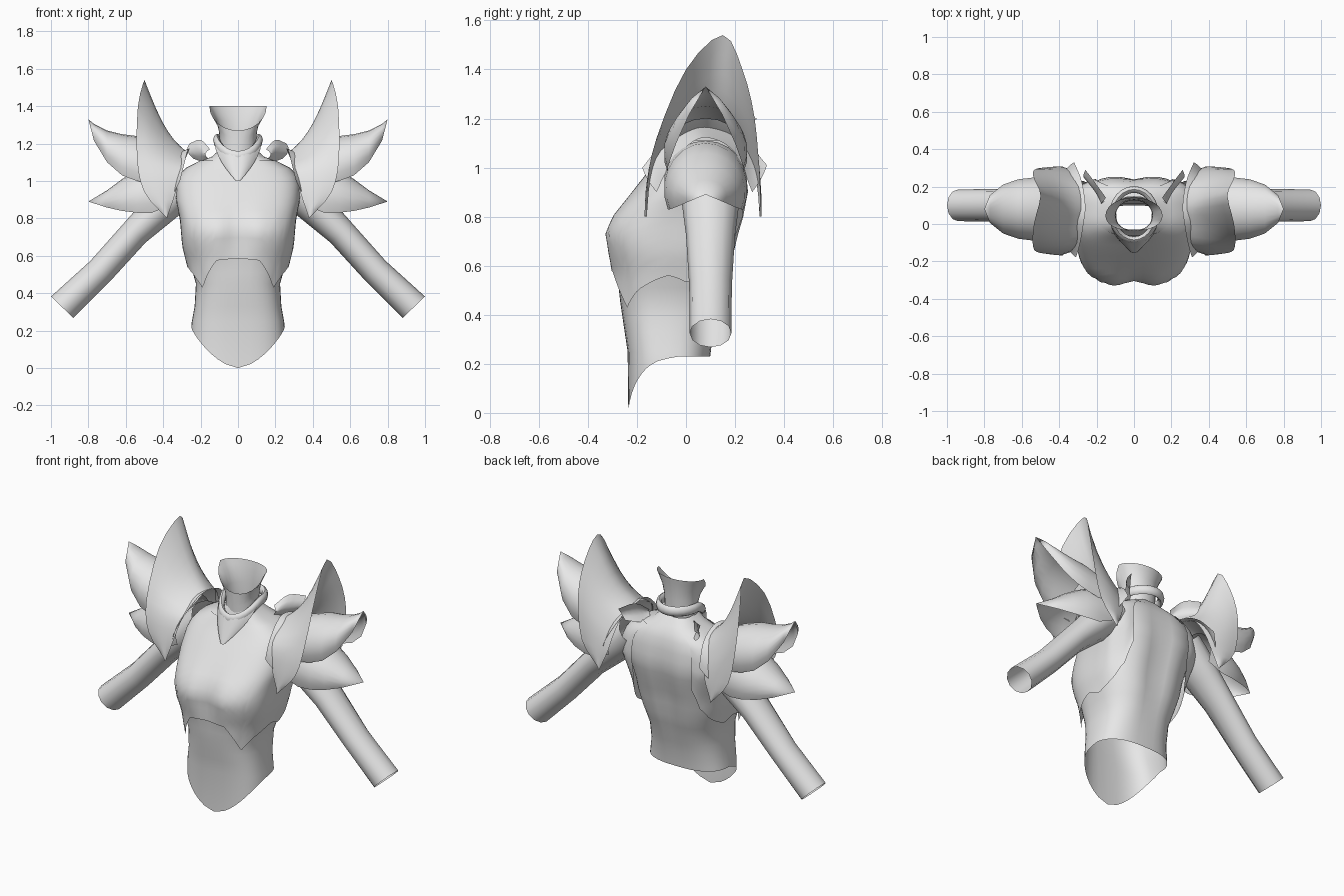
import bpy, bmesh, math
from mathutils import Vector

if "Cube" in bpy.data.objects:
    bpy.data.objects.remove(bpy.data.objects["Cube"])

mat = bpy.data.materials.new("plain grey")
mat.diffuse_color = (0.8, 0.8, 0.8, 1)
mat.use_nodes = True
mat.node_tree.nodes["Principled BSDF"].inputs["Base Color"].default_value = mat.diffuse_color


def grid(name, rows, wrap=False, mirror=False, angle=50):
    """Skin rows of points into one smooth sheet."""
    bm = bmesh.new()
    vs = [[bm.verts.new(p) for p in r] for r in rows]
    n = len(rows[0])
    for r0, r1 in zip(vs, vs[1:]):
        for i in range(n if wrap else n - 1):
            j = (i + 1) % n
            bm.faces.new((r0[i], r0[j], r1[j], r1[i]))
    bmesh.ops.remove_doubles(bm, verts=bm.verts, dist=0.0005)
    bmesh.ops.recalc_face_normals(bm, faces=bm.faces)
    me = bpy.data.meshes.new(name)
    bm.to_mesh(me)
    bm.free()
    ob = bpy.data.objects.new(name, me)
    bpy.context.collection.objects.link(ob)
    me.materials.append(mat)
    if mirror:
        m = ob.modifiers.new("mirror", 'MIRROR')
        m.use_mirror_merge = False
    bpy.ops.object.select_all(action='DESELECT')
    ob.select_set(True)
    bpy.context.view_layer.objects.active = ob
    bpy.ops.object.shade_smooth_by_angle(angle=math.radians(angle))
    return ob


def interp(keys, t):
    """Piecewise linear lookup: keys are (t, values...)."""
    if t <= keys[0][0]:
        return keys[0][1:]
    for a, b in zip(keys, keys[1:]):
        if t <= b[0]:
            f = (t - a[0]) / (b[0] - a[0])
            return [p + (q - p) * f for p, q in zip(a[1:], b[1:])]
    return keys[-1][1:]


def resample(pts, n):
    """Smooth curve of n points through a few control points."""
    P = [Vector(p) for p in pts]
    P = [2 * P[0] - P[1]] + P + [2 * P[-1] - P[-2]]
    out = []
    for k in range(n):
        u = k / (n - 1) * (len(pts) - 1)
        i = min(int(u), len(pts) - 2)
        t = u - i
        a, b, c, d = P[i:i + 4]
        out.append(0.5 * (2 * b + (c - a) * t + (2 * a - 5 * b + 4 * c - d) * t * t
                          + (3 * b - a - 3 * c + d) * t ** 3))
    return out


# Torso cross-sections: height, half width, front y, back y
TORSO = [(0.0, .25, -.24, .1), (.23, .25, -.235, .1), (.33, .232, -.25, .115),
         (.45, .225, -.268, .15), (.57, .258, -.284, .19), (.65, .285, -.308, .205),
         (.73, .295, -.326, .225), (.8, .303, -.298, .245), (.9, .325, -.215, .262),
         (1.0, .322, -.135, .25), (1.06, .29, -.085, .235), (1.1, .22, -.055, .215),
         (1.13, .14, -.045, .19), (1.17, .095, -.03, .15)]


def power(v, e):
    return math.copysign(abs(v) ** e, v)


def skin(a, z, off=0.0):
    """Point on the torso; a = 0 is the front, a = pi the spine."""
    w, yf, yb = interp(TORSO, z)
    c, d = (yf + yb) / 2, (yb - yf) / 2
    e = .7 if math.cos(a) > 0 else .78
    x = (w + off) * power(math.sin(a), e)
    y = c - (d + off) * power(math.cos(a), e)
    groove = .03 * math.exp(-(x / .07) ** 2)            # breastbone and spine
    if math.cos(a) > 0:
        y += groove * math.exp(-((z - .72) / .12) ** 2)
    else:
        y -= groove * math.exp(-((z - .75) / .3) ** 2)
    return Vector((x, y, z))


# Torso with a rounded, pointed front hem
N = 40
rows = []
hem = []
for i in range(N):
    a = 2 * math.pi * i / N
    p = skin(a, .23)
    if math.cos(a) > 0:
        p.z = .23 * min(1, abs(p.x) / .25) ** 1.7 * (1 - .8 * max(0, -p.y - .03))
    hem.append(p)
rows.append(hem)
for z in (.25, .33, .39, .45, .51, .57, .65, .73, .8, .85, .9, .95, 1.0, 1.06, 1.1, 1.13, 1.17):
    rows.append([skin(2 * math.pi * i / N, z) for i in range(N)])
grid("torso", rows, wrap=True)

# Breastplate wrapping round to the shoulder blades, with two points under the bust
EDGE = [(0, .585), (16, .575), (44, .43), (62, .5), (88, .56), (98, .53), (112, .56),
        (126, .6), (140, .67), (148, .8)]
cols = [math.radians(d) for d in range(-148, 149, 4)]
rows = []
for k in range(15):
    t = k / 14
    row = []
    for a in cols:
        deg = abs(math.degrees(a))
        lo = interp(EDGE, deg)[0]
        z = lo + (1.11 - lo) * t
        flank = interp([(95, 0), (120, .022), (140, .012), (148, 0)], deg)[0]
        row.append(skin(a, z, .007 + .014 * (1 - t) ** 4
                        + flank * math.exp(-((z - .85) / .18) ** 2)))
    rows.append(row)
grid("breastplate", rows)

# Neck, flaring at the top and cut low in front
rows = []
for t, flare in ((0, 0), (.3, 0), (.55, .05), (.75, .3), (.9, .7), (1, 1)):
    row = []
    for i in range(24):
        a = 2 * math.pi * i / 24
        f = max(0, math.cos(a))
        top = 1.4 - .13 * f
        row.append((math.sin(a) * (.098 + .055 * flare),
                    .045 - math.cos(a) * (.082 + .015 * flare * (1 - f)),
                    1.1 + (top - 1.1) * t))
    rows.append(row)
grid("neck", rows, wrap=True)

# Rolled collar, dipping to a point in front
rows = []
for k in range(25):
    a = 2 * math.pi * k / 24
    s, c = math.sin(a), math.cos(a)
    z = 1.22 - .09 * max(0, c) ** 1.3
    row = []
    for j in range(8):
        b = 2 * math.pi * j / 8
        r = .018 * math.cos(b)
        row.append(((.115 + r) * s, .05 - (.135 + r) * c, z + .03 * math.sin(b)))
    rows.append(row)
grid("collar", rows, wrap=True)

# Pointed throat guard under the collar
rows = []
for k in range(7):
    t = k / 6
    row = []
    for i in range(-6, 7):
        u = i / 6
        hi = Vector((.125 * u, -.1 + .1 * u * u, 1.13 + .07 * abs(u)))
        lo = Vector((.01 * u, -.155, 1.0))
        v = hi.lerp(lo, t)
        v.x = hi.x + (lo.x - hi.x) * t ** 1.6
        row.append(v)
    rows.append(row)
grid("throat_guard", rows)

# Sleeves: centre x, centre z, thickness, depth
rows = []
for x, z, r, ry in ((.27, 1.0, .1, .13), (.34, .93, .105, .125), (.43, .84, .092, .115),
                    (.55, .725, .078, .1), (.735, .52, .076, .087), (.94, .325, .083, .085)):
    row = []
    for i in range(12):
        b = 2 * math.pi * i / 12
        row.append((x + .72 * r * math.cos(b), .1 + ry * math.sin(b), z + .69 * r * math.cos(b)))
    rows.append(row)
grid("sleeve", rows, wrap=True, mirror=True)


# Shoulder leaves: x, ridge height, lower edge height, half depth
def leaf(name, stations, steps=14):
    rows = []
    for x, hi, lo, w in stations:
        row = []
        for i in range(steps + 1):
            b = math.radians(-25 + 230 * i / steps)
            f = (math.sin(b) + .423) / 1.423
            row.append((x, .08 + w * math.cos(b), lo + (hi - lo) * f))
        rows.append(row)
    grid(name, rows, mirror=True)


leaf("upper_shoulder_leaf", [(.42, 1.2, .98, .17), (.54, 1.24, 1.0, .17), (.62, 1.25, 1.03, .16),
                             (.7, 1.27, 1.1, .132), (.77, 1.305, 1.215, .075), (.8, 1.33, 1.33, 0)])
leaf("lower_shoulder_leaf", [(.36, 1.11, .87, .17), (.46, 1.1, .83, .17), (.54, 1.06, .83, .16),
                             (.62, 1.01, .84, .13), (.7, .95, .858, .085), (.8, .89, .89, 0)])


def saddle(name, inner, outer, bulge, sag=0, n=25):
    """Sheet between two arcs that both run front to back over the shoulder."""
    a, b = resample(inner, n), resample(outer, n)
    rows = []
    for k in range(8):
        t = k / 7
        row = []
        for p, q in zip(a, b):
            v = p.lerp(q, t)
            v.y += (v.y - .08) * bulge * math.sin(math.pi * t)
            v.z -= sag * math.sin(math.pi * t) * max(0, (q.z - 1.1) / .44)
            row.append(v)
        rows.append(row)
    grid(name, rows, mirror=True)


# Tall pauldron blade
saddle("tall_shoulder_blade",
       [(.38, -.16, .8), (.33, -.145, .95), (.3, -.1, 1.07), (.28, .02, 1.14), (.28, .1, 1.16),
        (.29, .2, 1.12), (.31, .26, 1.02), (.33, .29, .92), (.38, .3, .8)],
       [(.38, -.16, .8), (.5, -.155, .94), (.54, -.12, 1.12), (.535, 0, 1.4), (.5, .15, 1.54),
        (.53, .23, 1.4), (.54, .28, 1.2), (.5, .3, .95), (.38, .3, .8)], .04, .06)

# Short strap plate between blade and chest
saddle("shoulder_strap",
       [(.31, -.178, 1.0), (.29, -.11, 1.08), (.27, 0, 1.16), (.26, .1, 1.17),
        (.28, .23, 1.12), (.32, .33, 1.01)],
       [(.36, -.12, .9), (.38, -.07, 1.0), (.4, .02, 1.1), (.4, .1, 1.12),
        (.4, .2, 1.06), (.38, .27, .9)], .03)

# Small curled leaves behind the collar
base = resample([(.16, .12, 1.12), (.18, .18, 1.1), (.24, .25, 1.12)], 7)
tips = resample([(.15, .14, 1.17), (.2, .21, 1.22), (.26, .29, 1.2)], 7)
rows = []
for k in range(5):
    t = k / 4
    rows.append([p.lerp(q, t) + Vector((.02, -.02, 0)) * math.sin(math.pi * t) for p, q in zip(base, tips)])
grid("collar_leaf", rows, mirror=True)
